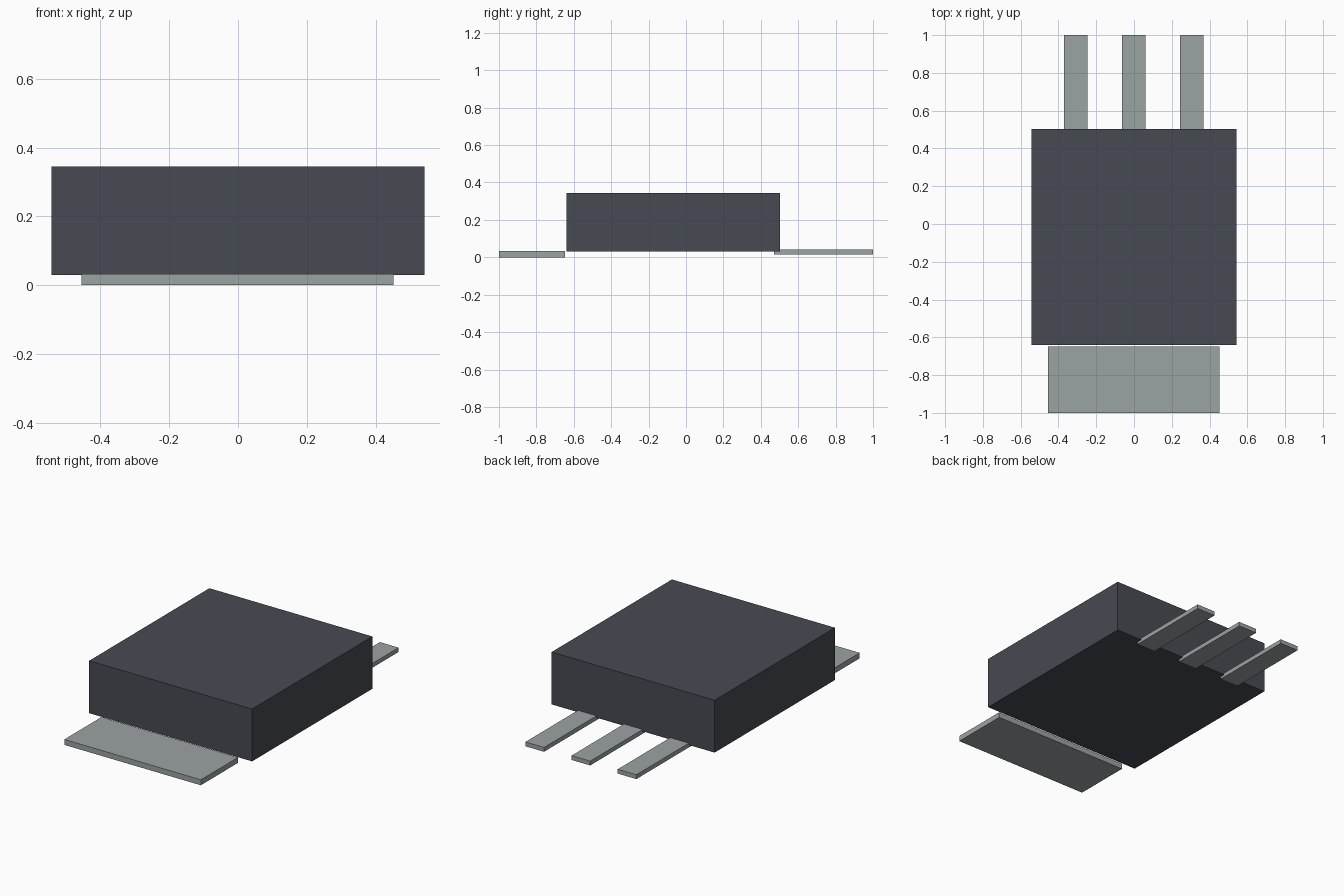
import bpy
import bmesh
from mathutils import Vector

cube = bpy.data.objects.get("Cube")
if cube:
    bpy.data.objects.remove(cube, do_unlink=True)


def make_material(name, colour):
    mat = bpy.data.materials.new(name)
    mat.use_nodes = True
    mat.diffuse_color = (*colour, 1)
    bsdf = next(n for n in mat.node_tree.nodes if n.type == "BSDF_PRINCIPLED")
    bsdf.inputs["Base Color"].default_value = (*colour, 1)
    return mat


def make_box(name, low, high, mat):
    """Sharp-edged box spanning two opposite corners."""
    low, high = Vector(low), Vector(high)
    size = high - low
    bm = bmesh.new()
    bmesh.ops.create_cube(bm, size=1)
    bmesh.ops.scale(bm, vec=size, verts=bm.verts)
    mesh = bpy.data.meshes.new(name)
    bm.to_mesh(mesh)
    bm.free()
    mesh.materials.append(mat)
    obj = bpy.data.objects.new(name, mesh)
    obj.location = (low + high) / 2
    bpy.context.collection.objects.link(obj)
    return obj


plastic = make_material("dark grey plastic", (0.061, 0.069, 0.084))
metal = make_material("light grey metal", (0.33, 0.366, 0.366))

# Moulded package body
make_box("body", (-0.542, -0.64, 0.03), (0.542, 0.502, 0.345), plastic)

# Wide metal tab at the front
make_box("front_tab", (-0.455, -1, 0), (0.453, -0.648, 0.033), metal)

# Three flat leads at the back, tucked slightly under the body
for side, x in (("right", -0.308), ("middle", -0.001), ("left", 0.306)):
    make_box(side + "_lead", (x - 0.062, 0.47, 0.015), (x + 0.062, 1, 0.041), metal)
